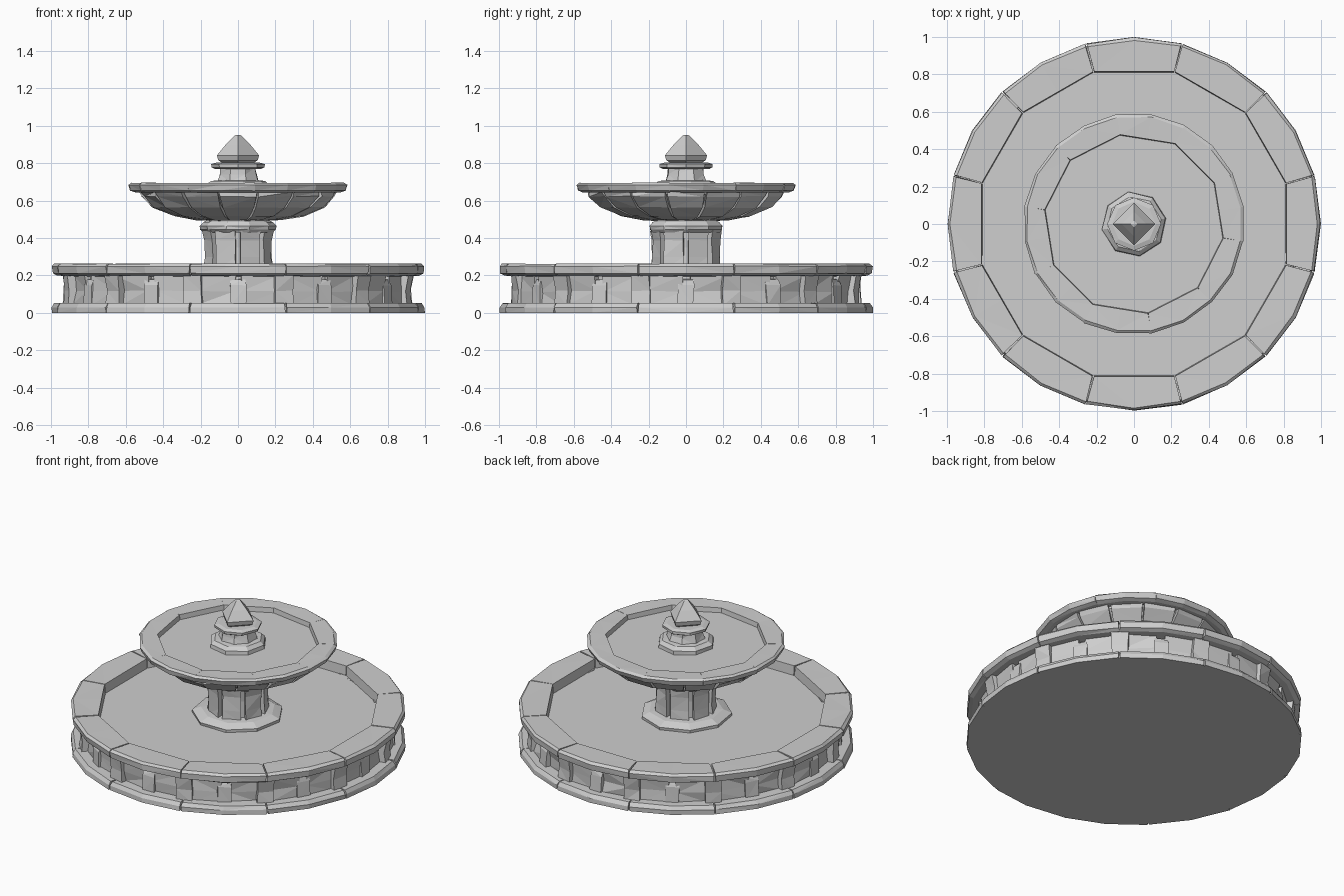
import bpy, bmesh, math, random

if "Cube" in bpy.data.objects:
    bpy.data.objects.remove(bpy.data.objects["Cube"])

random.seed(7)
stone = bpy.data.materials.new("grey stone")
stone.diffuse_color = (0.62, 0.62, 0.62, 1)
stone.use_nodes = True
stone.node_tree.nodes["Principled BSDF"].inputs["Base Color"].default_value = stone.diffuse_color


def finish(name, bm):
    bmesh.ops.remove_doubles(bm, verts=bm.verts, dist=0.0005)
    bmesh.ops.recalc_face_normals(bm, faces=bm.faces)
    bmesh.ops.triangulate(bm, faces=[f for f in bm.faces if len(f.verts) == 4])
    me = bpy.data.meshes.new(name)
    bm.to_mesh(me)
    bm.free()
    me.materials.append(stone)
    ob = bpy.data.objects.new(name, me)
    bpy.context.collection.objects.link(ob)


def sweep(bm, profile, angles, flat=0, jit=0.0, shift=0.0):
    """Sweep a closed (r, z) section over angles; radii under flat follow a straight chord."""
    mid = (angles[0] + angles[-1]) / 2
    rings = []
    for a in angles:
        ring = []
        for r, z in profile:
            if r < flat:
                r = r / math.cos(a - mid)
            else:
                r -= random.uniform(0, jit) + shift
            t = a + random.uniform(-jit, jit) * 0.5
            ring.append(bm.verts.new((r * math.cos(t), r * math.sin(t), z - random.uniform(0, jit) * 0.4 * (z > 0.01))))
        rings.append(ring)
    n = len(profile)
    for p, q in zip(rings, rings[1:]):
        for i in range(n):
            j = (i + 1) % n
            bm.faces.new((p[i], p[j], q[j], q[i]))
    bm.faces.new(rings[0])
    bm.faces.new(rings[-1][::-1])


def stones(name, profile, n, offset=0.0, span=1.0, steps=2, flat=0, jit=0.008, loose=0.0):
    """A ring of n rough stones, each filling the given share of its sector."""
    bm = bmesh.new()
    sector = math.tau / n
    for k in range(n):
        c = math.radians(offset) + k * sector
        w = sector * span
        angles = [c - w / 2 + w * i / steps for i in range(steps + 1)]
        sweep(bm, profile, angles, flat, jit, random.uniform(0, loose))
    finish(name, bm)


def lathe(name, profile, n, turn=0.0, jit=0.0, closed=False):
    """Revolved (r, z) profile with n flat sides: capped top and bottom, or a closed ring."""
    bm = bmesh.new()
    rings = []
    for r, z in profile:
        ring = []
        for i in range(n):
            a = math.radians(turn) + math.tau * i / n
            rr = r - random.uniform(0, jit)
            ring.append(bm.verts.new((rr * math.cos(a), rr * math.sin(a), z)))
        rings.append(ring)
    pairs = list(zip(rings, rings[1:]))
    if closed:
        pairs.append((rings[-1], rings[0]))
    else:
        bm.faces.new(rings[0][::-1])
        bm.faces.new(rings[-1])
    for p, q in pairs:
        for i in range(n):
            j = (i + 1) % n
            bm.faces.new((p[i], p[j], q[j], q[i]))
    finish(name, bm)


# Lower basin: solid core with floor, plinth, wall stones and coping
lathe("basin_core", [(0.985, 0), (0.97, 0.035), (0.905, 0.045), (0.9, 0.2)], 24)
stones("plinth_stones", [(0.86, 0), (1.0, 0), (1.0, 0.03), (0.985, 0.053), (0.86, 0.055)],
       12, span=0.985, jit=0.005)
stones("wall_stones", [(0.85, 0.04), (0.94, 0.04), (0.935, 0.12), (0.945, 0.205), (0.85, 0.205)],
       24, 7.5, span=0.84, steps=1, jit=0.022, loose=0.015)
stones("wall_pilasters", [(0.85, 0.04), (0.955, 0.04), (0.95, 0.12), (0.965, 0.205), (0.85, 0.205)],
       12, 15, span=0.2, steps=1, jit=0.01)
stones("wall_small_stones", [(0.85, 0.04), (0.945, 0.04), (0.94, 0.15), (0.93, 0.18), (0.85, 0.19)],
       12, 0, span=0.17, steps=1, jit=0.01, loose=0.01)
stones("coping_stones", [(0.81, 0.19), (0.97, 0.2), (0.995, 0.212), (1.0, 0.25), (0.985, 0.264), (0.815, 0.262)],
       12, span=0.985, flat=0.83, jit=0.006)
lathe("coping_joint_fill", [(0.88, 0.19), (0.975, 0.205), (0.975, 0.245), (0.88, 0.245)], 24, closed=True)

# Pedestal: foot, staves and cap
lathe("pedestal_foot", [(0.275, 0.19), (0.278, 0.218), (0.225, 0.24), (0.17, 0.245)], 9, 10, 0.008)
lathe("pedestal_core", [(0.165, 0.2), (0.16, 0.35), (0.17, 0.45)], 8, 22.5)
stones("pedestal_stones", [(0.12, 0.23), (0.19, 0.23), (0.186, 0.3), (0.186, 0.39), (0.195, 0.44), (0.12, 0.44)],
       8, 22.5, span=0.8, steps=1, jit=0.01)
lathe("pedestal_cap", [(0.19, 0.43), (0.205, 0.445), (0.207, 0.465), (0.19, 0.485), (0.16, 0.5), (0.15, 0.52)],
      10, 0, 0.006)

# Upper bowl: core with floor, underside stones and rim
lathe("bowl_core", [(0.15, 0.5), (0.33, 0.53), (0.45, 0.58), (0.51, 0.635), (0.51, 0.662)], 16)
stones("bowl_stones", [(0.15, 0.495), (0.24, 0.5), (0.36, 0.52), (0.475, 0.567), (0.535, 0.625), (0.545, 0.652),
                       (0.45, 0.652), (0.3, 0.56)], 16, 0, span=0.93, steps=1, jit=0.016, loose=0.008)
stones("bowl_rim", [(0.455, 0.65), (0.56, 0.645), (0.585, 0.655), (0.595, 0.685), (0.58, 0.696), (0.46, 0.694)],
       10, 9, steps=2, flat=0.48, jit=0.006)

# Top post: foot, neck, cap and pointed finial
lathe("post_foot", [(0.178, 0.655), (0.175, 0.685), (0.15, 0.705), (0.1, 0.71)], 8, 10, 0.006)
lathe("post_neck", [(0.122, 0.7), (0.11, 0.74), (0.105, 0.775)], 8, 22.5, 0.008)
lathe("post_cap", [(0.125, 0.768), (0.143, 0.778), (0.145, 0.795), (0.12, 0.803)], 8, 0, 0.005)
lathe("finial", [(0.07, 0.795), (0.105, 0.815), (0.113, 0.842), (0.065, 0.9), (0.018, 0.948), (0.003, 0.952)], 4)
